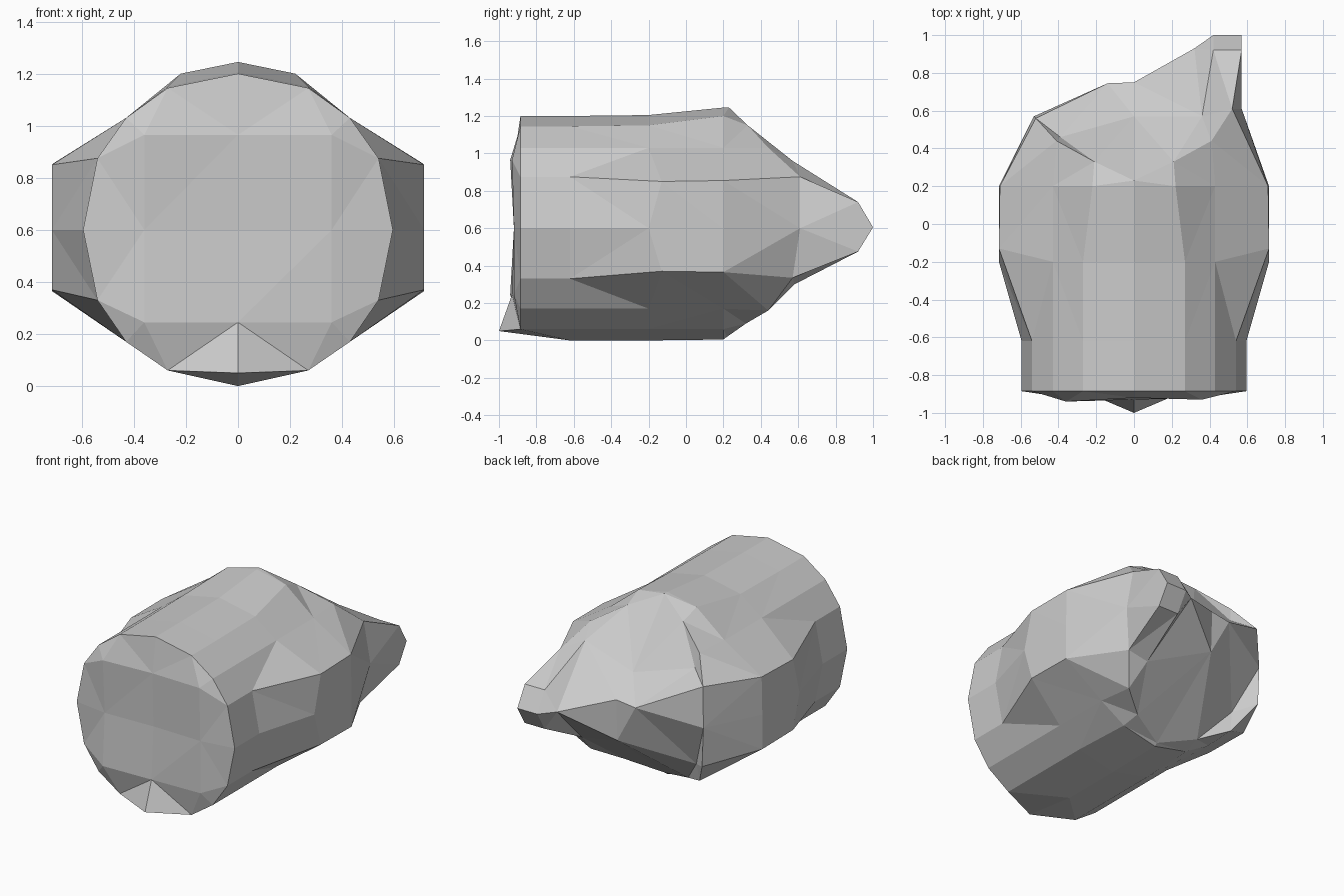
import bpy, bmesh

if "Cube" in bpy.data.objects:
    bpy.data.objects.remove(bpy.data.objects["Cube"])

bm = bmesh.new()


def ring(half):
    """Closed 16-point loop from 9 points running top to bottom on the right."""
    pts = half + [(-x, y, z) for x, y, z in reversed(half[1:-1])]
    return [bm.verts.new(p) for p in pts]


def section(y, profile):
    return ring([(x, y, z) for x, z in profile])


# Cross-sections of the trunk
narrow = [(0, 1.2), (.27, 1.145), (.43, 1.03), (.54, .875), (.595, .6),
          (.54, .33), (.43, .17), (.27, .06), (0, 0)]
wide = [(0, 1.205), (.27, 1.15), (.43, 1.03), (.715, .85), (.715, .6),
        (.715, .37), (.43, .17), (.27, .06), (0, 0)]
hump = [(0, 1.245), (.22, 1.2), (.43, 1.03), (.71, .855), (.715, .6),
        (.715, .365), (.43, .17), (.25, .06), (0, .005)]

front = section(-.885, narrow)
front[8].co = (0, -1, .05)
rings = [front, section(-.62, narrow), section(-.2, wide), section(.2, hump)]
for i in (3, 5, 11, 13):
    rings[2][i].co.y = -.13

# Slanted rim where the trunk breaks off at the back
rim = ring([(0, .23, 1.245), (.21, .33, 1.15), (.41, .44, 1.03), (.52, .56, .875),
            (.53, .57, .6), (.52, .57, .335), (.41, .44, .16), (.24, .32, .09),
            (0, .22, .02)])
rim[3].co = (.52, .61, .875)
rim[4].co = (.57, .61, .6)
rings.append(rim)

for a, b in zip(rings, rings[1:]):
    for i in range(16):
        j = (i + 1) % 16
        bm.faces.new((a[i], a[j], b[j], b[i]))


def cap(loop, inner):
    """Fill a 16-point loop with a 4 x 4 grid around 3 x 3 inner points."""
    g = [[loop[k] for k in (14, 15, 0, 1, 2)]]
    for r in range(3):
        row = [bm.verts.new(p) for p in inner[r * 3:r * 3 + 3]]
        g.append([loop[13 - r]] + row + [loop[3 + r]])
    g.append([loop[k] for k in (10, 9, 8, 7, 6)])
    faces = [[bm.faces.new((g[r][c], g[r][c + 1], g[r + 1][c + 1], g[r + 1][c]))
              for c in range(4)] for r in range(4)]
    return faces, g


# Front end
depth = iter((.94, .92, .93, .92, .91, .92, .94, .93, .92))
cap(front, [(x, -next(depth), z) for z in (.965, .6, .245) for x in (-.36, 0, .36)])

# Broken back end
faces, g = cap(rim, [(-.39, .46, .93), (0, .57, .84), (.36, .57, .96),
                     (-.14, .745, .7), (0, .75, .72), (.32, .93, .62),
                     (-.4, .46, .28), (0, .74, .44), (.38, .58, .3)])

# Pointed snag pulled out of the right side of the break
old = {}
for r, tip in ((1, (.92, .74)), (2, (1.0, .605)), (3, (.92, .475))):
    for c, x in ((3, .42), (4, .57)):
        old[g[r][c]] = bm.verts.new((x, *tip))
outline = [g[1][3], g[1][4], g[2][4], g[3][4], g[3][3], g[2][3]]
for quad in (faces[1][3], faces[2][3]):
    bm.faces.new([old[v] for v in quad.verts])
    bm.faces.remove(quad)
for a, b in zip(outline, outline[1:] + outline[:1]):
    bm.faces.new((a, b, old[b], old[a]))

bmesh.ops.triangulate(bm, faces=bm.faces[:])
bmesh.ops.recalc_face_normals(bm, faces=bm.faces[:])
mesh = bpy.data.meshes.new("log")
bm.to_mesh(mesh)
bm.free()
bpy.context.collection.objects.link(bpy.data.objects.new("log", mesh))
